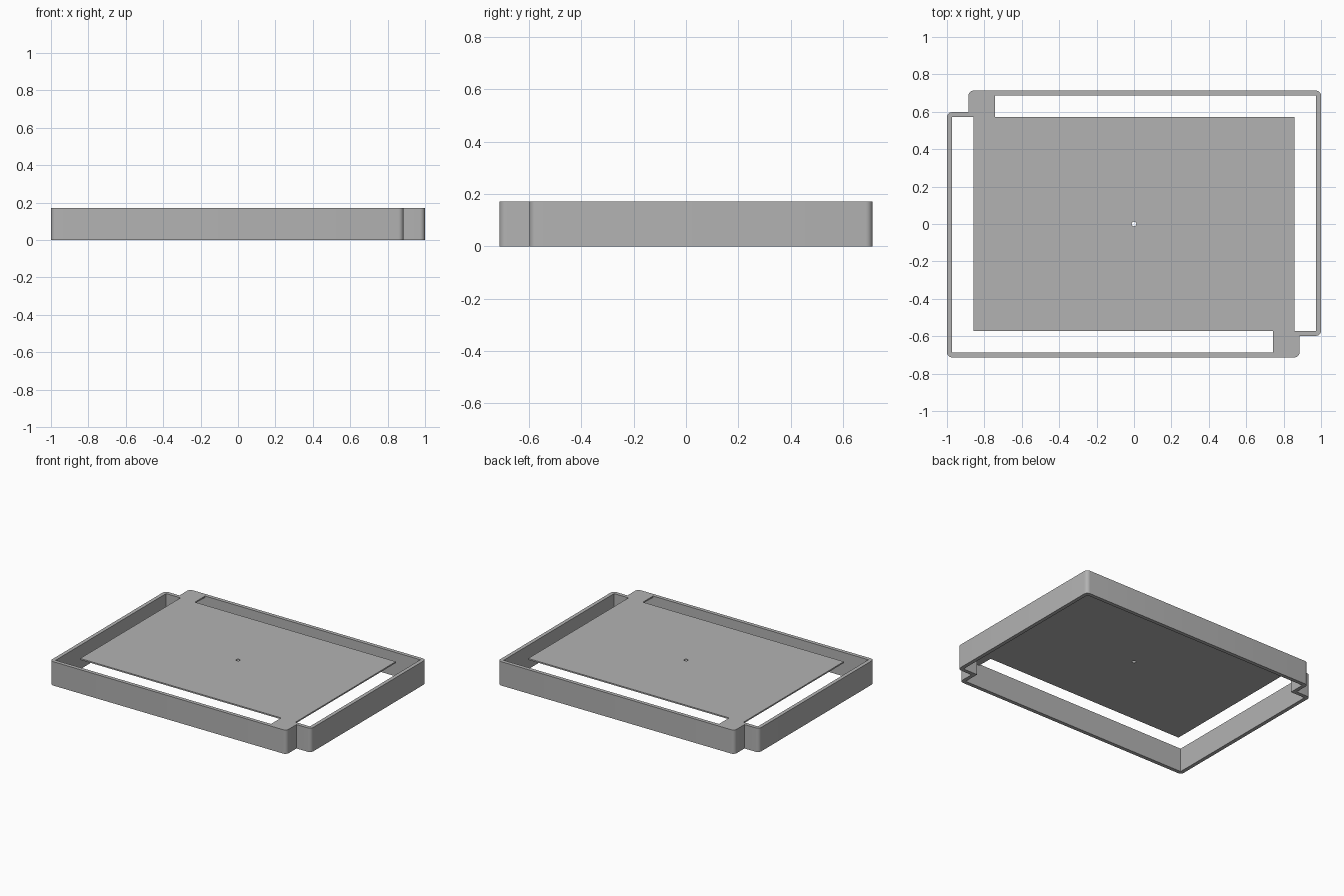
import bpy
import bmesh
import math

if "Cube" in bpy.data.objects:
    bpy.data.objects.remove(bpy.data.objects["Cube"])

X, Y, H = 1.0, 0.713, 0.172      # half sizes and height
NOTCH = 0.115                    # square bite out of two opposite corners
WALL, SHEET = 0.027, 0.01        # wall and panel thickness
PX, PY = X - NOTCH - WALL, Y - NOTCH - WALL   # panel half sizes
TAB = 0.743                      # inner edge of the solid corner tabs

grey = bpy.data.materials.new("plain_grey")
grey.use_nodes = True
grey.diffuse_color = (0.45, 0.45, 0.45, 1)
grey.node_tree.nodes["Principled BSDF"].inputs["Base Color"].default_value = grey.diffuse_color


def prism(name, points, z0, z1):
    """Extrude a flat outline between two heights."""
    bm = bmesh.new()
    base = bm.faces.new([bm.verts.new((x, y, z0)) for x, y in points])
    top = bmesh.ops.extrude_face_region(bm, geom=[base])["geom"]
    verts = [v for v in top if isinstance(v, bmesh.types.BMVert)]
    bmesh.ops.translate(bm, verts=verts, vec=(0, 0, z1 - z0))
    bmesh.ops.recalc_face_normals(bm, faces=bm.faces)
    mesh = bpy.data.meshes.new(name)
    bm.to_mesh(mesh)
    bm.free()
    mesh.materials.append(grey)
    obj = bpy.data.objects.new(name, mesh)
    bpy.context.collection.objects.link(obj)
    return obj


def turned(points):
    """Outline points followed by their half-turn copies."""
    return points + [(-x, -y) for x, y in points]


def notched(x, y, nx, ny):
    return turned([(-x, -y), (nx, -y), (nx, -ny), (x, -ny)])


# Outer body with rounded convex uprights
tray = prism("tray", notched(X, Y, X - NOTCH, Y - NOTCH), 0, H)
bm = bmesh.new()
bm.from_mesh(tray.data)
uprights = [e for e in bm.edges
            if abs(e.verts[0].co.z - e.verts[1].co.z) > H / 2 and e.is_convex]
bmesh.ops.bevel(bm, geom=uprights, offset=WALL, segments=6, profile=0.5, affect='EDGES')
bm.to_mesh(tray.data)
bm.free()

# Hollow underside, two L-shaped openings and a small centre hole
opening = [(-TAB, PY), (PX, PY), (PX, -PY),
           (X - WALL, -PY), (X - WALL, Y - WALL), (-TAB, Y - WALL)]
ring = [(0.013 * math.cos(a * math.tau / 12), 0.013 * math.sin(a * math.tau / 12))
        for a in range(12)]
cutters = [
    prism("hollow_cutter", notched(X - WALL, Y - WALL, PX, PY), -0.1, H - SHEET),
    prism("back_opening_cutter", opening, -0.1, H + 0.1),
    prism("front_opening_cutter", [(-x, -y) for x, y in opening], -0.1, H + 0.1),
    prism("hole_cutter", ring, -0.1, H + 0.1),
]
bpy.context.view_layer.objects.active = tray
for cutter in cutters:
    mod = tray.modifiers.new(cutter.name, 'BOOLEAN')
    mod.operation, mod.solver, mod.object = 'DIFFERENCE', 'EXACT', cutter
    bpy.ops.object.modifier_apply(modifier=mod.name)
    bpy.data.objects.remove(cutter)

# Smooth the rounded corners only
bpy.ops.object.select_all(action='DESELECT')
tray.select_set(True)
bpy.ops.object.shade_smooth_by_angle(angle=math.radians(30))
